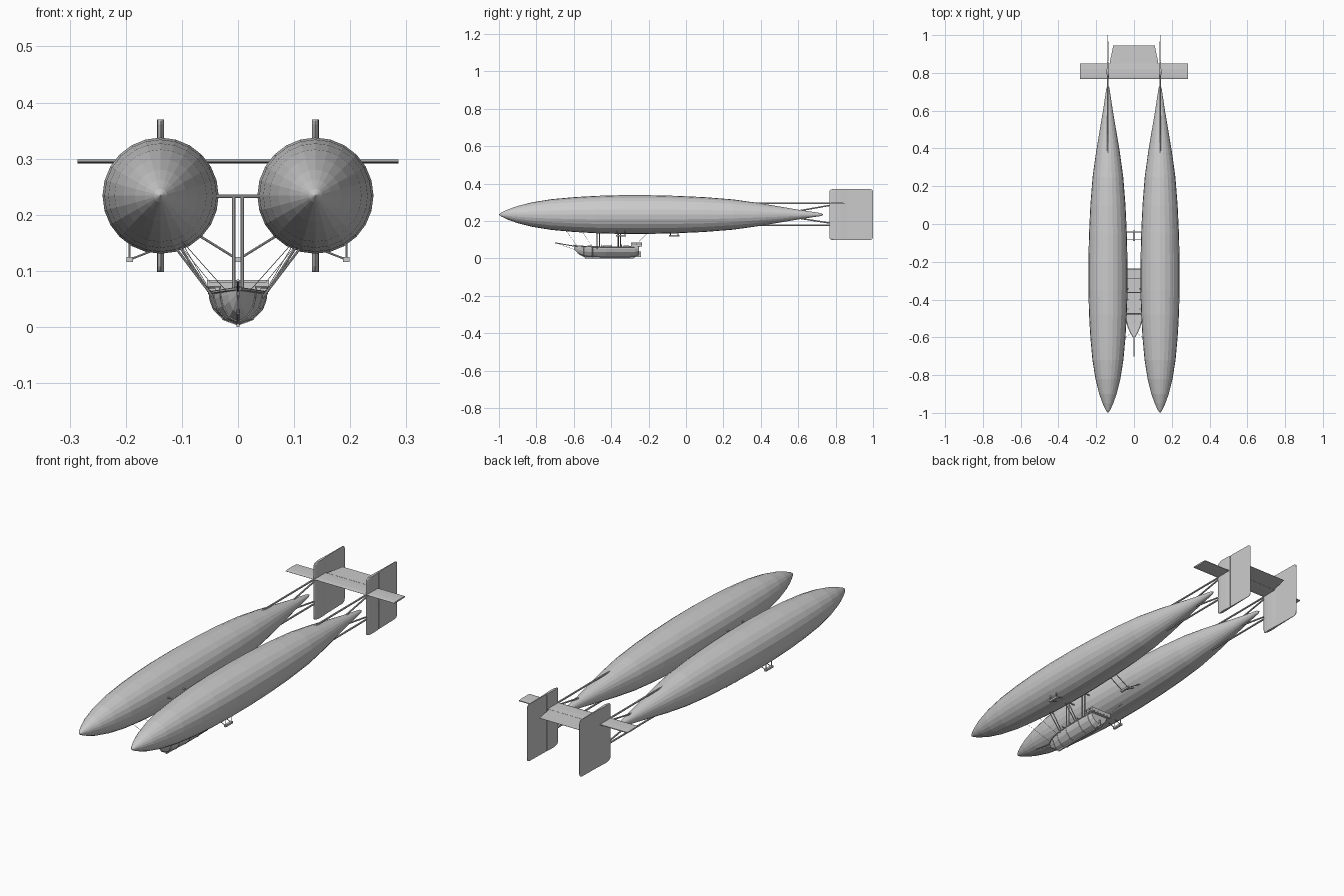
import bpy, bmesh, math
from mathutils import Vector

if "Cube" in bpy.data.objects:
    bpy.data.objects.remove(bpy.data.objects["Cube"])

HX, HZ = 0.138, 0.234          # hull axis position


def finish(bm, name):
    bmesh.ops.recalc_face_normals(bm, faces=bm.faces)
    me = bpy.data.meshes.new(name)
    bm.to_mesh(me)
    bm.free()
    ob = bpy.data.objects.new(name, me)
    bpy.context.collection.objects.link(ob)
    return ob


def loft(name, rings):
    """Skin a list of equal-length closed rings and cap both ends."""
    bm = bmesh.new()
    vs = [[bm.verts.new(p) for p in r] for r in rings]
    n = len(rings[0])
    for a, b in zip(vs, vs[1:]):
        for i in range(n):
            j = (i + 1) % n
            bm.faces.new((a[i], a[j], b[j], b[i]))
    bm.faces.new(vs[0])
    bm.faces.new(vs[-1])
    return finish(bm, name)


def rods(name, pairs, r, mirror=True, sides=8):
    """Round bars between point pairs, optionally repeated on the other side."""
    bm = bmesh.new()
    for a, b in pairs:
        for s in ((1, -1) if mirror else (1,)):
            p, q = (Vector((v[0] * s, v[1], v[2])) for v in (a, b))
            d = q - p
            m = d.to_track_quat('Z', 'Y').to_matrix().to_4x4()
            m.translation = (p + q) / 2
            bmesh.ops.create_cone(bm, cap_ends=True, segments=sides, radius1=r,
                                  radius2=r, depth=d.length, matrix=m)
    return finish(bm, name)


def boxes(name, items, mirror=True):
    """Boxes given as (centre, size)."""
    bm = bmesh.new()
    for c, size in items:
        for s in ((1, -1) if mirror else (1,)):
            vs = bmesh.ops.create_cube(bm, size=1)['verts']
            for v in vs:
                v.co = Vector((v.co.x * size[0] + c[0] * s,
                               v.co.y * size[1] + c[1], v.co.z * size[2] + c[2]))
    return finish(bm, name)


# Twin gas hulls
profile = [(-1, .001), (-.985, .012), (-.95, .028), (-.9, .046), (-.82, .066), (-.72, .082),
           (-.6, .093), (-.48, .1), (-.35, .1035), (-.2, .1035), (-.05, .1), (.1, .093),
           (.25, .081), (.38, .063), (.5, .043), (.6, .026), (.68, .014), (.72, .008), (.732, .002)]
for side, s in (("left", -1), ("right", 1)):
    loft(side + "_hull", [[(s * HX + r * math.cos(t * math.tau / 24), y,
                            HZ + r * math.sin(t * math.tau / 24)) for t in range(24)]
                          for y, r in profile])

# Vertical fins with rudders (rounded outer corners)
levels = [(.098, .016), (.101, .007), (.108, .001), (.12, 0),
          (.35, 0), (.361, .001), (.367, .007), (.37, .016)]
for side, s in (("left", -1), ("right", 1)):
    fin, rud = [], []
    for z, k in levels:
        f = .766 + k
        half = [(f, .0005), (f + .004, .003), (f + .014, .0055), (f + .03, .0065), (.83, .006), (.857, .004)]
        ring = half + [(y, -w) for y, w in reversed(half)]
        fin.append([(s * HX + w, y, z) for y, w in ring])
        e = 1.0 - k
        ring = [(.859, .0038), (e, .001), (e, -.001), (.859, -.0038)]
        rud.append([(s * HX + w, y, z) for y, w in ring])
    loft(side + "_fin", fin)
    loft(side + "_rudder", rud)

# Horizontal stabilizer and trapezoid elevator
half = [(.767, .0005), (.772, .0022), (.785, .0036), (.82, .0036), (.85, .002)]
ring = half + [(y, -w) for y, w in reversed(half)]
loft("stabilizer", [[(x, y, .2945 + w) for y, w in ring] for x in (-.286, .286)])
loft("elevator", [[(x, .851, .2965), (x, e, .295), (x, e, .294), (x, .851, .2925)]
                  for x, e in ((-.128, .856), (-.11, .945), (.11, .945), (.128, .856))])

# Tail booms and braces
rods("tail_booms", [((HX, .33, .294), (HX, .85, .294)), ((HX, .36, .177), (HX, .79, .177))], .0042)
rods("tail_braces", [((HX, .58, .25), (HX, .78, .285)), ((HX, .58, .218), (HX, .78, .187))], .0038)

# Frame joining hulls and hanging the gondola
ys = (-.475, -.362)
rods("cross_beams", [((-.05, y, .233), (.05, y, .233)) for y in ys], .003, False)
rods("gondola_posts", [((.0075, y, .05), (.0075, y, .234)) for y in ys], .003)
rods("gondola_struts", [((.042, y, .05), (.118, y, .15)) for y in ys] +
     [((.05, y + .012, .06), (.105, y + .012, .145)) for y in ys], .0022)
rods("rigging", [((.02, -.58, .063), (.1, -.645, .153)), ((.05, -.26, .08), (.1, -.2, .142)),
                 ((.048, -.5, .062), (.1, -.56, .15))], .0007, sides=4)

# Skids under the hulls
rods("outer_skid_legs", [((.193, y, .12), (.193, y, .152)) for y in (-.368, -.326)] +
     [((.193, y, .12), (.15, y, .137)) for y in (-.368, -.326)], .0018)
boxes("outer_skid_bars", [((.193, -.347, .12), (.011, .054, .009))])
rods("centre_skid_legs", [((0, y, .12), (.076, y, .167)) for y in (-.083, -.043)], .0022)
boxes("centre_skid_bar", [((0, -.063, .12), (.01, .056, .009))], False)

# Boat-shaped gondola: y, half width, keel height, deck height
stations = [(-.6, .003, .05, .068), (-.575, .018, .024, .066), (-.545, .031, .009, .064),
            (-.5, .043, .005, .062), (-.43, .05, .004, .061), (-.34, .051, .004, .061),
            (-.275, .048, .005, .062), (-.25, .044, .018, .064)]
section = [(1, 1), (.98, .8), (.86, .5), (.5, .16), (0, 0)]
body = []
for y, w, k, d in stations:
    h = [(w * a, y, k + (d - k) * b) for a, b in section]
    body.append(h + [(-x, yy, z) for x, yy, z in reversed(h[:-1])])
loft("gondola_body", body)

# Gunwale, ribs, keel and stern rudder
rods("gunwale", [((a[1], a[0], a[3]), (b[1], b[0], b[3])) for a, b in zip(stations, stations[1:])], .003, sides=6)
ribs = []
for y, w, k, d in stations[2:7]:
    pts = [(w * a, y, k + (d - k) * b) for a, b in section]
    ribs += list(zip(pts, pts[1:]))
rods("hull_ribs", ribs, .0018, sides=5)
boxes("keel", [((0, -.41, .004), (.006, .26, .008))], False)
boxes("stern_rudder", [((0, -.252, .021), (.004, .024, .03))], False)
rods("stem_post", [((0, -.6, .068), (0, -.575, .026)), ((0, -.575, .026), (0, -.54, .008))], .003, False)

# Bowsprit with spar
rods("bowsprit", [((0, -.58, .062), (0, -.7, .083))], .0025, False)
rods("bowsprit_spar", [((-.006, -.6, .071), (.006, -.6, .071))], .002, False)
rods("bow_stay", [((0, -.7, .083), (0, -.59, .045))], .0007, False, 4)

# Raised stern deck with rails
boxes("stern_deck", [((0, -.265, .066), (.1, .056, .006))], False)
boxes("stern_rail", [((.0525, -.264, .081), (.005, .058, .006)), ((.0525, -.264, .071), (.004, .056, .006))])
boxes("stern_rail_posts", [((.0525, y, .073), (.006, .006, .022)) for y in (-.29, -.264, -.238)])
boxes("stern_bulkhead", [((0, -.29, .072), (.1, .004, .014)), ((0, -.238, .076), (.104, .004, .016))], False)

# Deck details: hatches and small side guns
boxes("deck_hatches", [((0, -.42, .064), (.034, .05, .008)), ((0, -.32, .064), (.034, .03, .008)),
                       ((0, -.515, .065), (.024, .024, .008))], False)
boxes("gun_mounts", [((.037, y, .065), (.008, .008, .008)) for y in (-.45, -.4, -.345)])
rods("side_guns", [((.03, y, .071), (.056, y, .071)) for y in (-.45, -.4, -.345)], .0024)
